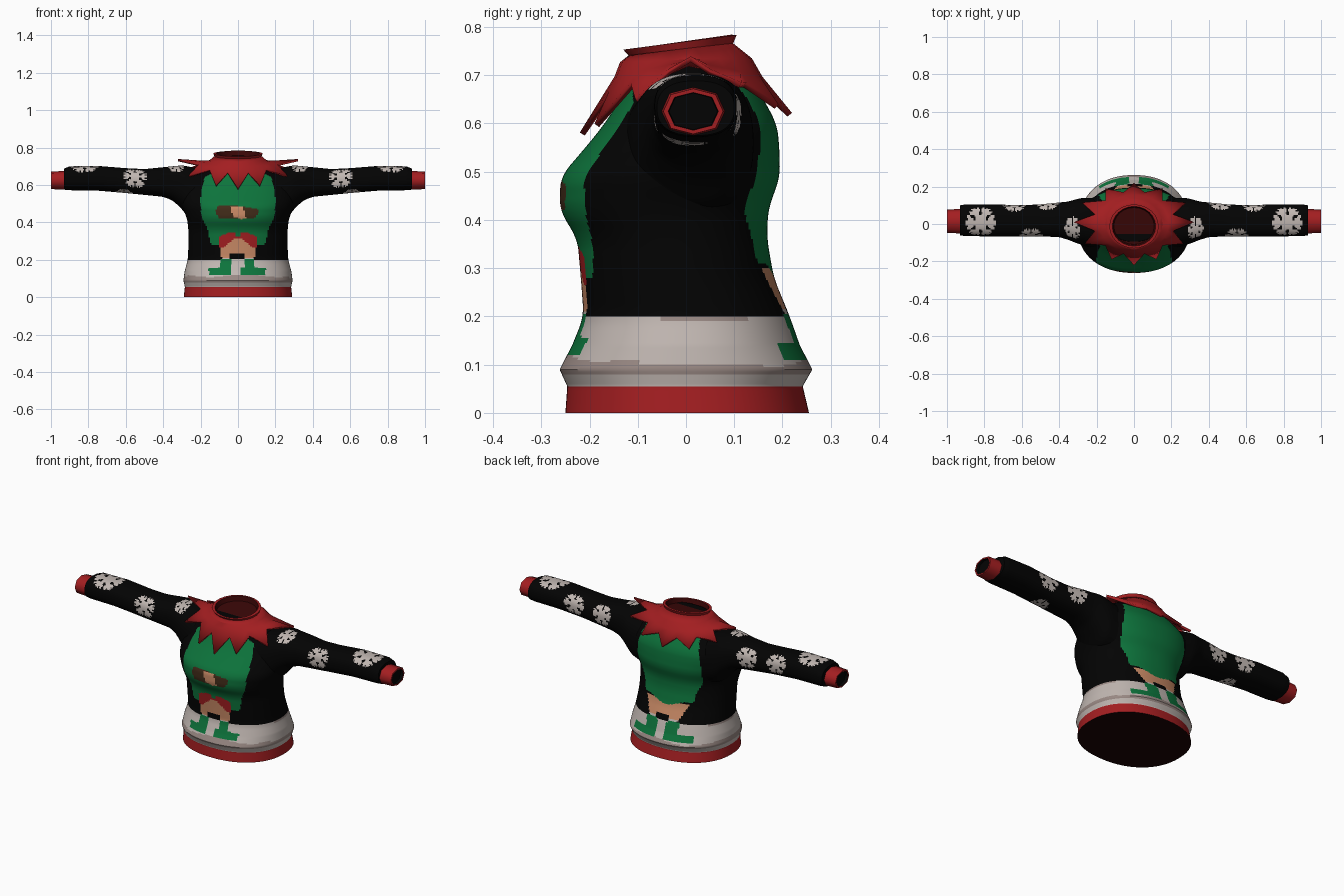
import bpy, bmesh, math
from math import sin, cos, pi, radians

if "Cube" in bpy.data.objects:
    bpy.data.objects.remove(bpy.data.objects["Cube"])

COLOURS = {
    "black_wool": (0.001, 0.001, 0.001), "green_wool": (0.004, 0.175, 0.045),
    "red_wool": (0.37, 0.013, 0.015), "snow_white": (0.53, 0.47, 0.44),
    "snow_shade": (0.32, 0.25, 0.23), "skin_tone": (0.60, 0.26, 0.135),
    "belt_brown": (0.055, 0.025, 0.010), "dark_lining": (0.042, 0.002, 0.002),
    "hem_inside": (0.010, 0.001, 0.001),
}
MATS = []
for name, c in COLOURS.items():
    m = bpy.data.materials.new(name)
    m.diffuse_color = (*c, 1)
    m.use_nodes = True
    m.node_tree.nodes["Principled BSDF"].inputs["Base Color"].default_value = m.diffuse_color
    MATS.append(m)
BLACK, GREEN, RED, WHITE, SHADE, SKIN, BROWN, LINING, INSIDE = range(9)


def interp(table, t):
    """Linear interpolation through rows (t, values...)."""
    if t <= table[0][0]:
        return table[0][1:]
    for a, b in zip(table, table[1:]):
        if t <= b[0]:
            f = (t - a[0]) / (b[0] - a[0])
            return [p + (q - p) * f for p, q in zip(a[1:], b[1:])]
    return table[-1][1:]


def soft(table, t, w):
    """Interpolation averaged over a small window, to round the creases."""
    rows = [interp(table, t + w * k / 3) for k in range(-3, 4)]
    return [sum(col) / 7 for col in zip(*rows)]


def power(v, p):
    return math.copysign(abs(v) ** p, v)


def loft(name, rings, rule, cap_start=None, cap_end=None, angle=40):
    """Skin a list of rings; rule(i, j, centre) gives the material of a face."""
    bm = bmesh.new()
    vs = [[bm.verts.new(p) for p in r] for r in rings]
    n = len(rings[0])
    for i in range(len(rings) - 1):
        for j in range(n):
            k = (j + 1) % n
            f = bm.faces.new((vs[i][j], vs[i][k], vs[i + 1][k], vs[i + 1][j]))
            f.material_index = rule(i, j, f.calc_center_median())
    for ring, mat in ((vs[0][::-1], cap_start), (vs[-1], cap_end)):
        if mat is not None:
            bm.faces.new(ring).material_index = mat
    bmesh.ops.recalc_face_normals(bm, faces=bm.faces)
    me = bpy.data.meshes.new(name)
    bm.to_mesh(me)
    bm.free()
    for m in MATS:
        me.materials.append(m)
    ob = bpy.data.objects.new(name, me)
    bpy.context.collection.objects.link(ob)
    bpy.ops.object.select_all(action='DESELECT')
    ob.select_set(True)
    bpy.context.view_layer.objects.active = ob
    bpy.ops.object.shade_smooth_by_angle(angle=radians(angle))
    return ob


# ---- Torso: height, half width, front y, back y
TORSO = [(0, .29, -.25, .255), (.055, .284, -.246, .242), (.09, .292, -.262, .262),
         (.14, .285, -.236, .236), (.2, .268, -.212, .215), (.28, .265, -.218, .182),
         (.36, .265, -.225, .168), (.42, .272, -.262, .170), (.49, .30, -.26, .195),
         (.56, .305, -.2, .193), (.6, .295, -.168, .188), (.66, .25, -.13, .155),
         (.70, .19, -.11, .125), (.74, .12, -.09, .09)]
# Green tunic half width by height
TUNIC = [(.27, .135), (.30, .15), (.36, .16), (.42, .19), (.5, .205), (.6, .19), (.66, .17)]


def front_colour(x, z, ax):
    # boots
    if .12 < z < .205 and -.098 < x < -.035 or .035 < x < .085 and .12 < z < .205:
        return GREEN
    if .118 < z < .158 - .1 * max(0, ax - .1) and (-.157 < x < -.035 or .018 < x < .148):
        return GREEN
    if z < .2:
        return None
    # clasped hands over the belt
    if abs(x - .002 + .25 * (z - .45)) < .034 and .415 + .3 * abs(x - .02) < z < .486:
        return SKIN
    if abs(x + .005) < .118 - .6 * abs(z - .46) and .42 < z < .488 - .15 * max(0, x):
        return BROWN
    # trousers, legs and the gap between them
    if ax < .105 and z < .345 - .4 * max(0, ax - .05) - .02 * (ax < .015):
        if z > .265 and ax > .09 - 1.2 * (z - .255) or z > .315:
            return RED
        if .205 < z < .234 and -.045 < x < .035:
            return BLACK
        if ax < .096 - .3 * max(0, .24 - z):
            return SKIN if z > .212 else WHITE
    if z > .28 and ax < interp(TUNIC, z)[0]:
        return GREEN
    return None


def back_colour(x, z, ax, y):
    if .03 < ax < .10 and .11 < z < .205 or .03 < ax < .185 and .108 < z < .147:
        return GREEN
    if z < .2:
        return None
    if z > .295 - .015 * cos(25 * x) and ax < interp(TUNIC, z)[0] and y > .1:
        return GREEN
    if z < .232 and -.03 < x < .045:
        return BLACK
    if ax < .09 + .5 * (z - .21) and z < .30:
        return SKIN if z > .214 else WHITE
    return None


def torso_colour(i, j, c):
    x, z, ax = c.x, c.z, abs(c.x)
    if z < .055:
        return RED
    found = front_colour(x, z, ax) if c.y < 0 else back_colour(x, z, ax, c.y)
    if found is not None and not (found == GREEN and z > .6 and abs(c.y) < .11):
        return found
    if z > .2:
        return BLACK
    # wavy drift shading on the snow band
    if .078 < z < .105 + .008 * sin(17 * x + 1) + (.01 if c.y < -.1 else 0):
        return SHADE
    return SHADE if z > .188 and ax > .2 and -.05 < c.y < .13 else WHITE


rings, N = [], 180
for i in range(149):
    z = i * .005
    hw, yf, yb = soft(TORSO, z, .022 if z > .16 else .001)
    cy, ry = (yf + yb) / 2, (yb - yf) / 2
    rings.append([(hw * power(cos(a), .9), cy + ry * power(sin(a), .9), z)
                  for a in (2 * pi * k / N for k in range(N))])
loft("torso", rings, torso_colour, INSIDE, BLACK)

# ---- Sleeves: distance, bottom z, top z, front y, back y
SLEEVE = [(.2, .40, .685, -.13, .14), (.27, .43, .70, -.115, .14), (.30, .472, .705, -.105, .135),
          (.35, .518, .70, -.085, .12), (.4, .537, .695, -.07, .115), (.5, .547, .685, -.066, .105),
          (.6, .557, .69, -.066, .10), (.75, .57, .702, -.066, .105), (.9, .572, .70, -.065, .105),
          (.93, .575, .688, -.06, .10)]
# Snowflakes: distance along sleeve, angle around it, radius
FLAKES = [(.82, 98, .08), (.55, 160, .064), (.64, 14, .062), (.33, 112, .042),
          (.46, 14, .06), (.61, 252, .045)]


def in_flake(u, v, r):
    d = math.hypot(u, v)
    if d > r:
        return False
    a = (math.atan2(v, u) + pi / 6) % (pi / 3) - pi / 6
    p, q = d * cos(a) / r, abs(d * sin(a)) / r
    return p < .36 or q < .15 or (q < .36 and abs(q - (p - .5)) < .17)


SN, SM = 72, 123


def sleeve_colour(i, j, c):
    x, ang = abs(c.x), (j + .5) * 360 / SN
    for fx, fa, r in FLAKES:
        v = radians((ang - fa + 180) % 360 - 180) * .078
        if in_flake(x - fx, v, r):
            return WHITE
    return BLACK


def tube_ring(x, zb, zt, yf, yb, n, p):
    return [(x, (yf + yb) / 2 + (yb - yf) / 2 * power(cos(a), p),
             (zb + zt) / 2 + (zt - zb) / 2 * power(sin(a), p))
            for a in (2 * pi * k / n for k in range(n))]


for side, s in (("left", 1), ("right", -1)):
    rings = []
    for i in range(SM):
        d = .2 + .73 * i / (SM - 1)
        rings.append(tube_ring(s * d, *soft(SLEEVE, d, .015 if d < .9 else 0), SN, .82))
    loft(side + "_sleeve", rings, sleeve_colour, None, BLACK)
    # Cuff with a slightly sunken dark opening
    cuff = [tube_ring(s * d, .625 - h, .625 + h, .015 - w, .015 + w, 8, .85)
            for d, h, w in ((.92, .05, .066), (1, .047, .062), (1, .039, .052), (.985, .038, .05))]
    loft(side + "_cuff", cuff, lambda i, j, c: BLACK if i == 2 else RED, None, BLACK, 62)


# ---- Collar: neck band with a dark opening
def neck_ring(rx, yf, yb, z, tilt):
    cy, ry = (yf + yb) / 2, (yb - yf) / 2
    return [(rx * sin(a), cy - ry * cos(a), z - tilt * cos(a))
            for a in (2 * pi * k / 24 for k in range(24))]


neck = [neck_ring(.155, -.135, .135, .715, .005), neck_ring(.124, -.115, .095, .748, .012),
        neck_ring(.132, -.13, .105, .768, .015), neck_ring(.116, -.118, .094, .769, .015),
        neck_ring(.108, -.11, .088, .745, .012)]
loft("neck_band", neck, lambda i, j, c: LINING if i == 3 else RED, None, LINING)

# ---- Collar: twelve pointed ruff
edge, mid = [], []
for k in range(24):
    a = 2 * pi * k / 24
    c, front = abs(cos(a)), cos(a) > 0
    if k % 2 == 0:
        reach, drop = (.225, .155) if front else (.205, .115)
        edge.append((.322 * power(sin(a), 1.45 if front else 1.1), .01 - reach * cos(a),
                     .733 - drop * c ** (.85 if front else 1.1)))
    else:
        edge.append((.215 * sin(a), .008 - (.168 if front else .162) * cos(a), .722 - .06 * c))
    mid.append((.185 * sin(a), .005 - .148 * cos(a), .724 - .03 * c))
ruff = loft("ruff_collar", [edge, mid, neck_ring(.15, -.132, .132, .727, .004),
                            neck_ring(.122, -.113, .093, .75, .012)],
            lambda i, j, c: RED, None, None, 25)
thick = ruff.modifiers.new("thickness", 'SOLIDIFY')
thick.thickness = .012
thick.offset = 0
